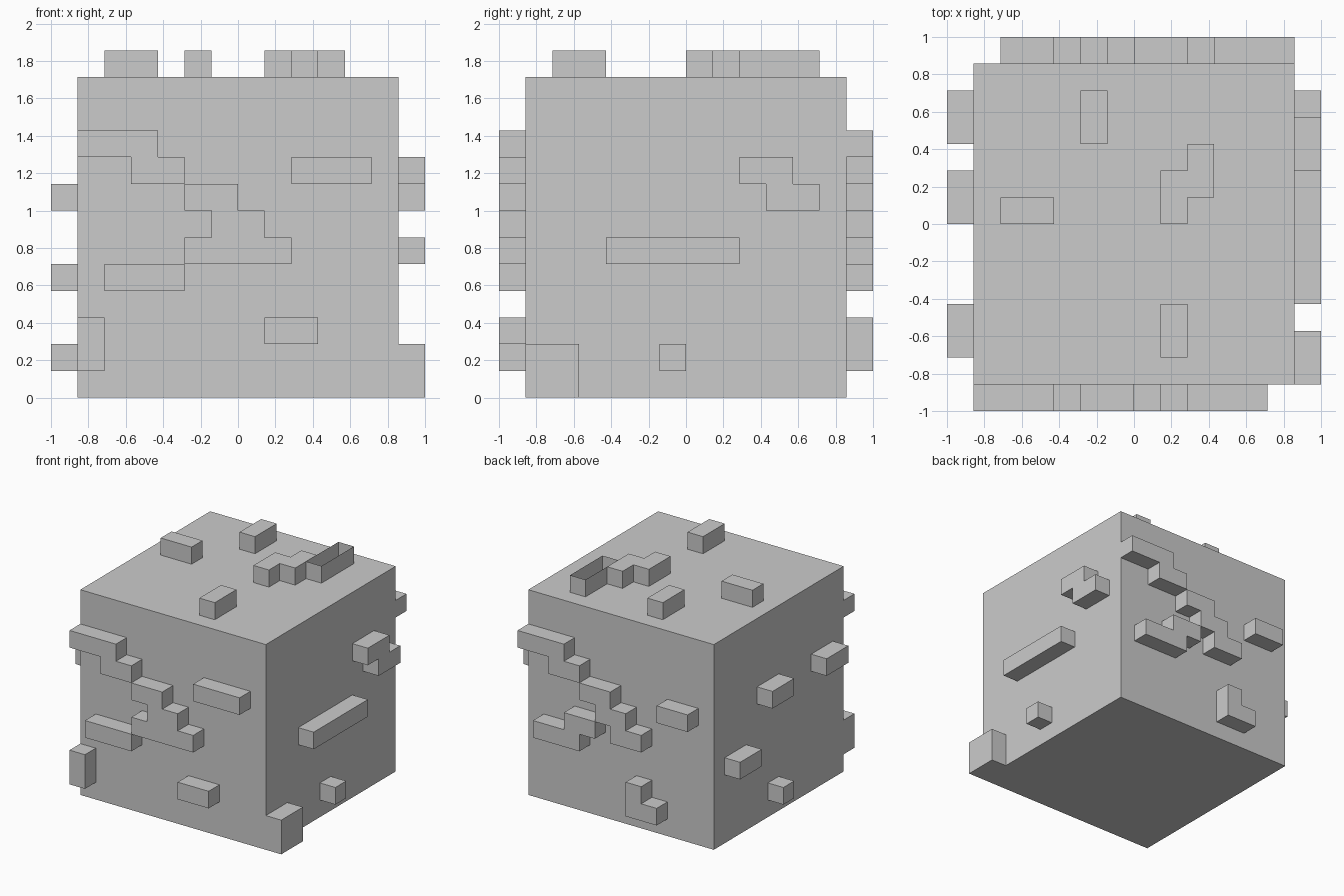
import bpy, bmesh
from mathutils import Vector

if "Cube" in bpy.data.objects:
    bpy.data.objects.remove(bpy.data.objects["Cube"])

U = 1 / 7  # one grid block


def make_object(name, bm):
    mesh = bpy.data.meshes.new(name)
    bm.to_mesh(mesh)
    bm.free()
    obj = bpy.data.objects.new(name, mesh)
    bpy.context.collection.objects.link(obj)
    return obj


def fill(x0, x1, y0, y1, z0, z1):
    return {(x, y, z) for x in range(x0, x1) for y in range(y0, y1) for z in range(z0, z1)}


# Main cube
blocks = fill(-6, 6, -6, 6, 0, 12)

# Raised strips on each side: (start, end, start, end) in blocks
front = [(-6, -3, 9, 10), (-4, -2, 8, 9), (-2, 0, 7, 8), (-1, 1, 6, 7), (-2, 2, 5, 6),
         (-5, -2, 4, 5), (2, 5, 8, 9), (1, 3, 2, 3), (-6, -5, 1, 3)]
back = [(3, 6, 9, 10), (2, 4, 8, 9), (0, 2, 7, 8), (-1, 1, 6, 7), (-2, 0, 5, 6),
        (1, 3, 5, 6), (2, 5, 4, 5), (-5, -3, 7, 8), (-2, -1, 1, 3), (-3, -2, 1, 2)]
right = [(2, 4, 8, 9), (3, 5, 7, 8), (-3, 2, 5, 6), (-1, 0, 1, 2), (-6, -4, 0, 2)]
left = [(0, 2, 7, 8), (3, 5, 4, 5), (-5, -3, 7, 8), (0, 1, 1, 2)]
top = [(-2, -1, 3, 5), (-5, -3, 0, 1), (1, 2, 0, 2), (2, 3, 1, 3), (1, 2, -5, -3)]

for a, b, c, d in front:
    blocks |= fill(a, b, -7, -6, c, d)
for a, b, c, d in back:
    blocks |= fill(a, b, 6, 7, c, d)
for a, b, c, d in right:
    blocks |= fill(6, 7, a, b, c, d)
for a, b, c, d in left:
    blocks |= fill(-7, -6, a, b, c, d)
for a, b, c, d in top:
    blocks |= fill(a, b, c, d, 12, 13)

# Skin: one square wherever a block meets open air
bm = bmesh.new()
corners = {}


def corner(p):
    key = tuple(round(v) for v in p)
    if key not in corners:
        corners[key] = bm.verts.new(Vector(key) * U)
    return corners[key]


for cell in sorted(blocks):
    for axis in range(3):
        for side in (0, 1):
            step = Vector((0, 0, 0))
            step[axis] = 2 * side - 1
            if tuple(round(v) for v in Vector(cell) + step) in blocks:
                continue
            i, j = (axis + 1) % 3, (axis + 2) % 3
            quad = []
            for di, dj in ((0, 0), (1, 0), (1, 1), (0, 1)):
                p = Vector(cell)
                p[axis] += side
                p[i] += di
                p[j] += dj
                quad.append(corner(p))
            bm.faces.new(quad if side else quad[::-1])
make_object("block_body", bm)

# Open-topped trough on the top face
bm = bmesh.new()
bmesh.ops.create_cube(bm, size=1)
bmesh.ops.delete(bm, geom=[f for f in bm.faces if abs(f.normal.z) > 0.5], context='FACES_ONLY')
for v in bm.verts:
    v.co = Vector((v.co.x + 3.5, v.co.y * 3 + 3.5, v.co.z + 12.5)) * U
make_object("top_trough", bm)
